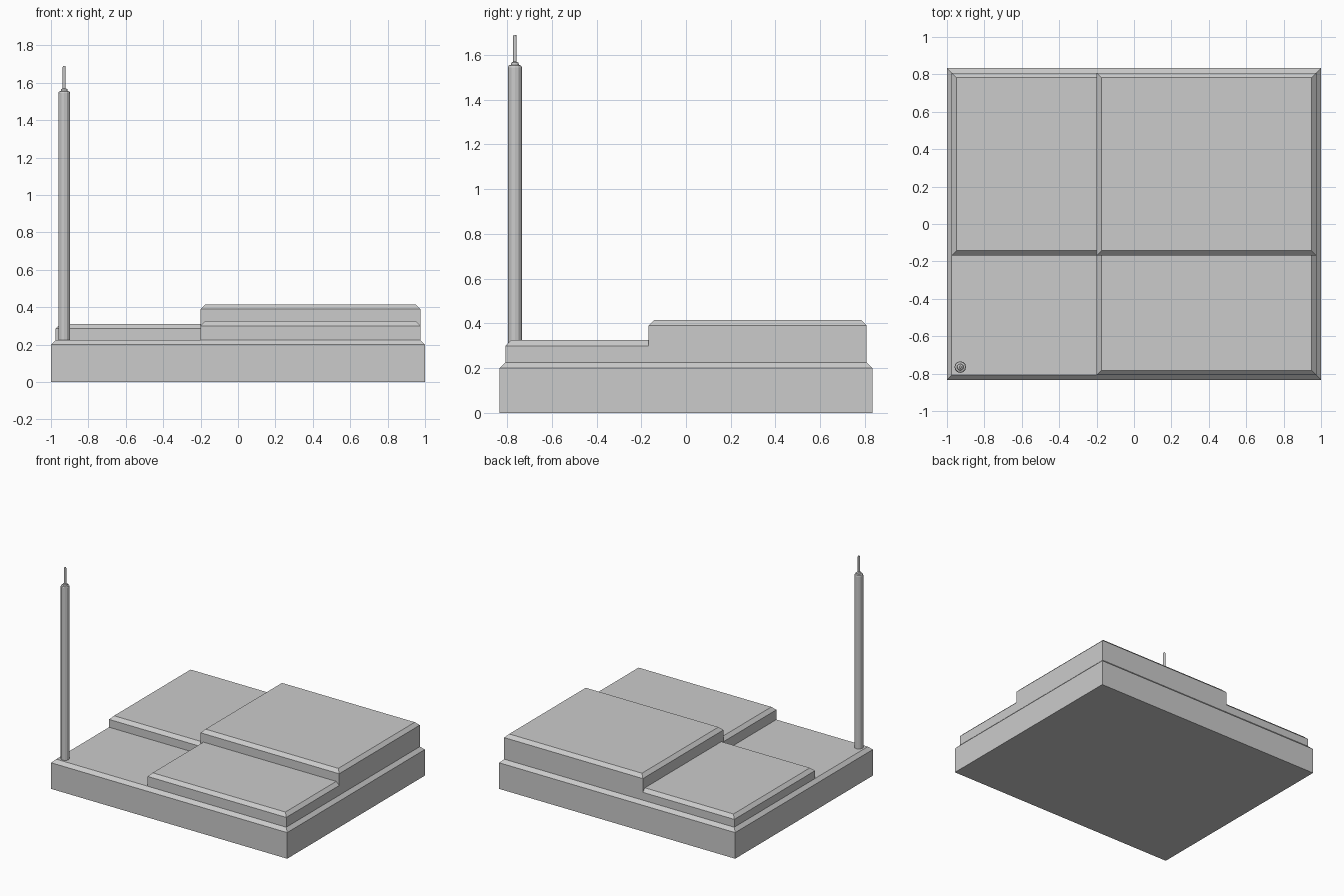
import bpy, bmesh, math

if "Cube" in bpy.data.objects:
    bpy.data.objects.remove(bpy.data.objects["Cube"])

C = 0.025  # chamfer width


def make_object(name, bm):
    bmesh.ops.recalc_face_normals(bm, faces=bm.faces)
    mesh = bpy.data.meshes.new(name)
    bm.to_mesh(mesh)
    bm.free()
    obj = bpy.data.objects.new(name, mesh)
    bpy.context.collection.objects.link(obj)
    return obj


def chamfered_slab(name, x0, x1, y0, y1, z0, z1):
    """Box whose top rim is cut at 45 degrees."""
    bm = bmesh.new()
    rings = []
    for inset, z in ((0, z0), (0, z1 - C), (C, z1)):
        a, b, c, d = x0 + inset, x1 - inset, y0 + inset, y1 - inset
        rings.append([bm.verts.new((x, y, z))
                      for x, y in ((a, c), (b, c), (b, d), (a, d))])
    bm.faces.new(rings[0])
    bm.faces.new(rings[-1])
    for lo, hi in zip(rings, rings[1:]):
        for i in range(4):
            j = (i + 1) % 4
            bm.faces.new((lo[i], lo[j], hi[j], hi[i]))
    return make_object(name, bm)


def lathe(name, profile, sides, x, y):
    """Faceted turned part from (radius, height) points."""
    bm = bmesh.new()
    rings = []
    for r, z in profile:
        rings.append([bm.verts.new((x + r * math.cos(t), y + r * math.sin(t), z))
                      for t in (2 * math.pi * i / sides for i in range(sides))])
    bm.faces.new(rings[0])
    bm.faces.new(rings[-1])
    for lo, hi in zip(rings, rings[1:]):
        for i in range(sides):
            j = (i + 1) % sides
            bm.faces.new((lo[i], lo[j], hi[j], hi[i]))
    return make_object(name, bm)


# base plinth
base = chamfered_slab("stepped_base", -1, 1, -0.833, 0.833, 0, 0.225)

# raised blocks; the lower two run into the tall one so their inner rims vanish
blocks = [
    chamfered_slab("tall_block", -0.2, 0.975, -0.168, 0.808, 0.1, 0.415),
    chamfered_slab("front_right_block", -0.2, 0.975, -0.808, -0.1, 0.12, 0.325),
    chamfered_slab("back_left_block", -0.975, -0.1, -0.168, 0.808, 0.14, 0.31),
]

# fuse blocks and base into one clean shell
for block in blocks:
    mod = base.modifiers.new("union_" + block.name, 'BOOLEAN')
    mod.operation = 'UNION'
    mod.solver = 'EXACT'
    mod.object = block
bpy.context.view_layer.objects.active = base
for mod in list(base.modifiers):
    bpy.ops.object.modifier_apply(modifier=mod.name)
for block in blocks:
    bpy.data.objects.remove(block)

# corner pole with stepped cap and thin tip
lathe("corner_pole",
      [(0.031, 0.222), (0.031, 1.545), (0.028, 1.553), (0.018, 1.556),
       (0.016, 1.566), (0.008, 1.57), (0.008, 1.685), (0.006, 1.69)],
      12, -0.929, -0.765)
